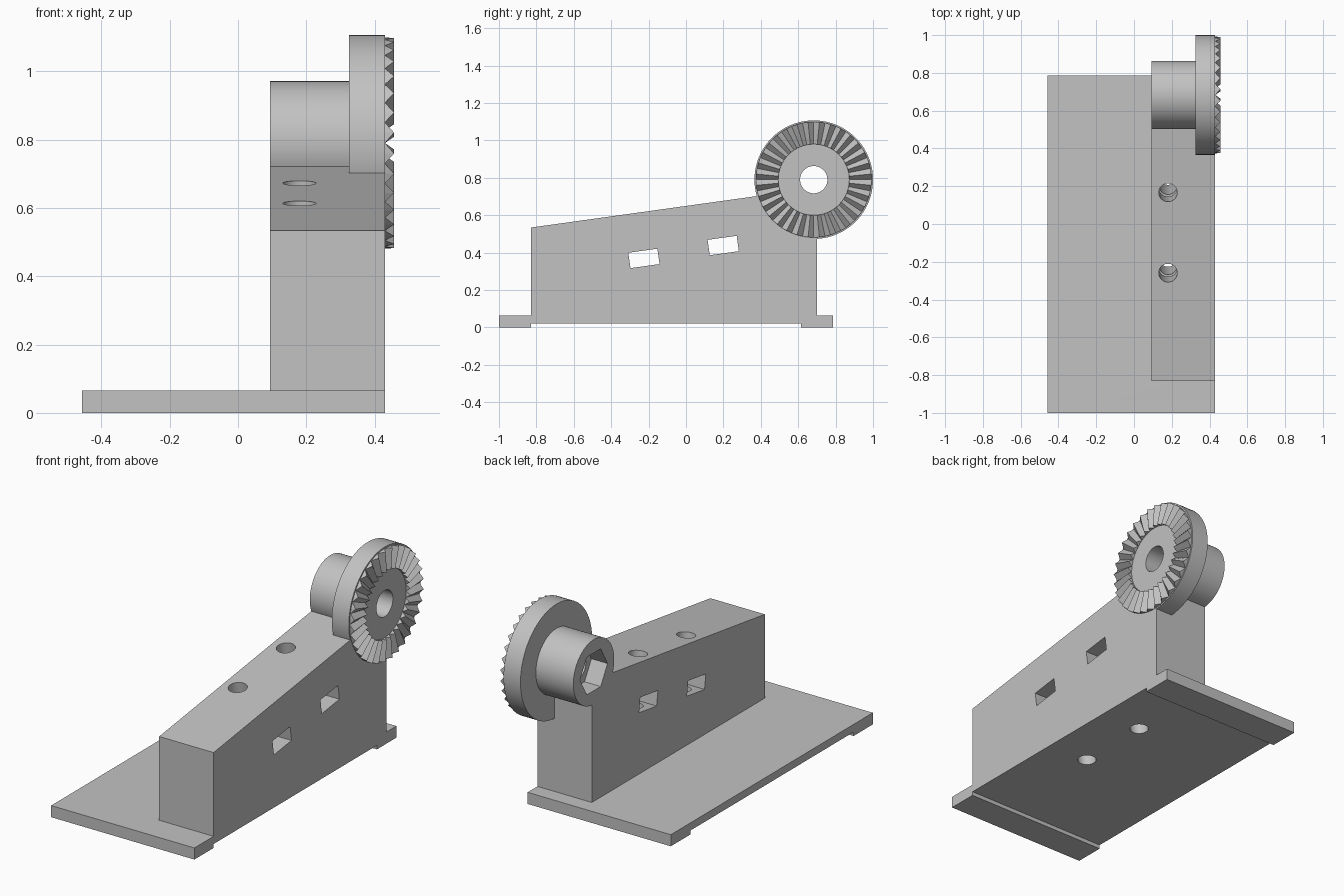
import bpy, bmesh, math
from mathutils import Matrix, Vector

cube = bpy.data.objects.get("Cube")
if cube:
    bpy.data.objects.remove(cube, do_unlink=True)

grey = bpy.data.materials.new("plain_grey")
grey.use_nodes = True
grey.diffuse_color = (0.54, 0.54, 0.54, 1)
grey.node_tree.nodes["Principled BSDF"].inputs["Base Color"].default_value = grey.diffuse_color

XL, XR = 0.093, 0.43            # sides of the upright wall
AY, AZ = 0.683, 0.79            # wheel axis
TILT = math.atan(0.139)         # slope of the wall top


def finish(name, bm):
    bmesh.ops.recalc_face_normals(bm, faces=bm.faces)
    mesh = bpy.data.meshes.new(name)
    bm.to_mesh(mesh)
    bm.free()
    mesh.materials.append(grey)
    obj = bpy.data.objects.new(name, mesh)
    bpy.context.collection.objects.link(obj)
    return obj


def extrude_profile(name, points, x0, x1):
    """Extrude a (y, z) outline along x."""
    bm = bmesh.new()
    face = bm.faces.new([bm.verts.new((x0, y, z)) for y, z in points])
    moved = bmesh.ops.extrude_face_region(bm, geom=[face])["geom"]
    bmesh.ops.translate(bm, vec=(x1 - x0, 0, 0),
                        verts=[v for v in moved if isinstance(v, bmesh.types.BMVert)])
    return finish(name, bm)


def disc_x(name, radius, x0, x1, sides=96):
    """Prism or cylinder on the wheel axis."""
    ring = [2 * math.pi * i / sides for i in range(sides)]
    return extrude_profile(name, [(AY + radius * math.cos(a), AZ + radius * math.sin(a))
                                  for a in ring], x0, x1)


def combine(target, tool, operation):
    mod = target.modifiers.new(operation.lower(), "BOOLEAN")
    mod.object, mod.operation, mod.solver = tool, operation, "EXACT"
    bpy.context.view_layer.objects.active = target
    bpy.ops.object.modifier_apply(modifier=mod.name)
    bpy.data.objects.remove(tool, do_unlink=True)


# Base plate with a shallow recess underneath
bracket = extrude_profile("bracket", [
    (-1, 0), (-0.83, 0), (-0.83, 0.022), (0.615, 0.022), (0.615, 0),
    (0.787, 0), (0.787, 0.065), (-1, 0.065)], -0.457, XR)

# Sloping wall, hub and wheel
combine(bracket, extrude_profile("wall", [
    (-0.83, 0.04), (0.70, 0.04), (0.70, 0.747), (-0.83, 0.534)], XL, XR), "UNION")
combine(bracket, disc_x("hub", 0.181, XL, 0.36), "UNION")
combine(bracket, disc_x("wheel", 0.317, 0.325, XR), "UNION")

# Slots across the wall, each met by a round hole square to the slope
for y, z in ((-0.225, 0.369), (0.199, 0.438)):
    turn = Matrix.Translation((0, y, z)) @ Matrix.Rotation(TILT, 4, "X")
    bm = bmesh.new()
    bmesh.ops.create_cube(bm, size=1, matrix=turn @ Matrix.Translation((0.26, 0, 0))
                          @ Matrix.Diagonal((0.6, 0.157, 0.083, 1)))
    combine(bracket, finish("slot_cutter", bm), "DIFFERENCE")
    bm = bmesh.new()
    bmesh.ops.create_cone(bm, cap_ends=True, segments=48, radius1=0.049, radius2=0.049,
                          depth=1.2, matrix=turn @ Matrix.Translation((0.18, 0, 0)))
    combine(bracket, finish("hole_cutter", bm), "DIFFERENCE")

# Axle bore and hexagonal nut pocket
combine(bracket, disc_x("bore_cutter", 0.073, 0, 0.6, 64), "DIFFERENCE")
combine(bracket, disc_x("nut_cutter", 0.122, 0, XL + 0.1, 6), "DIFFERENCE")

bpy.ops.object.select_all(action="DESELECT")
bracket.select_set(True)
bpy.context.view_layer.objects.active = bracket
bpy.ops.object.shade_smooth_by_angle(angle=math.radians(25))

# Ring of radial locking teeth on the wheel face
bm = bmesh.new()
TEETH = 32
rows = []
for i in range(TEETH * 2):
    a = math.pi * i / TEETH
    out = Vector((0, math.cos(a), math.sin(a)))
    centre = Vector((0, AY, AZ))
    front = 0.457 if i % 2 else XR
    rows.append([bm.verts.new(centre + out * r + Vector((x, 0, 0)))
                 for r, x in ((0.19, 0.42), (0.19, front), (0.309, front), (0.309, 0.42))])
for i, row in enumerate(rows):
    after = rows[(i + 1) % len(rows)]
    for k in range(4):
        j = (k + 1) % 4
        bm.faces.new((row[k], row[j], after[j], after[k]))
finish("locking_teeth", bm)
